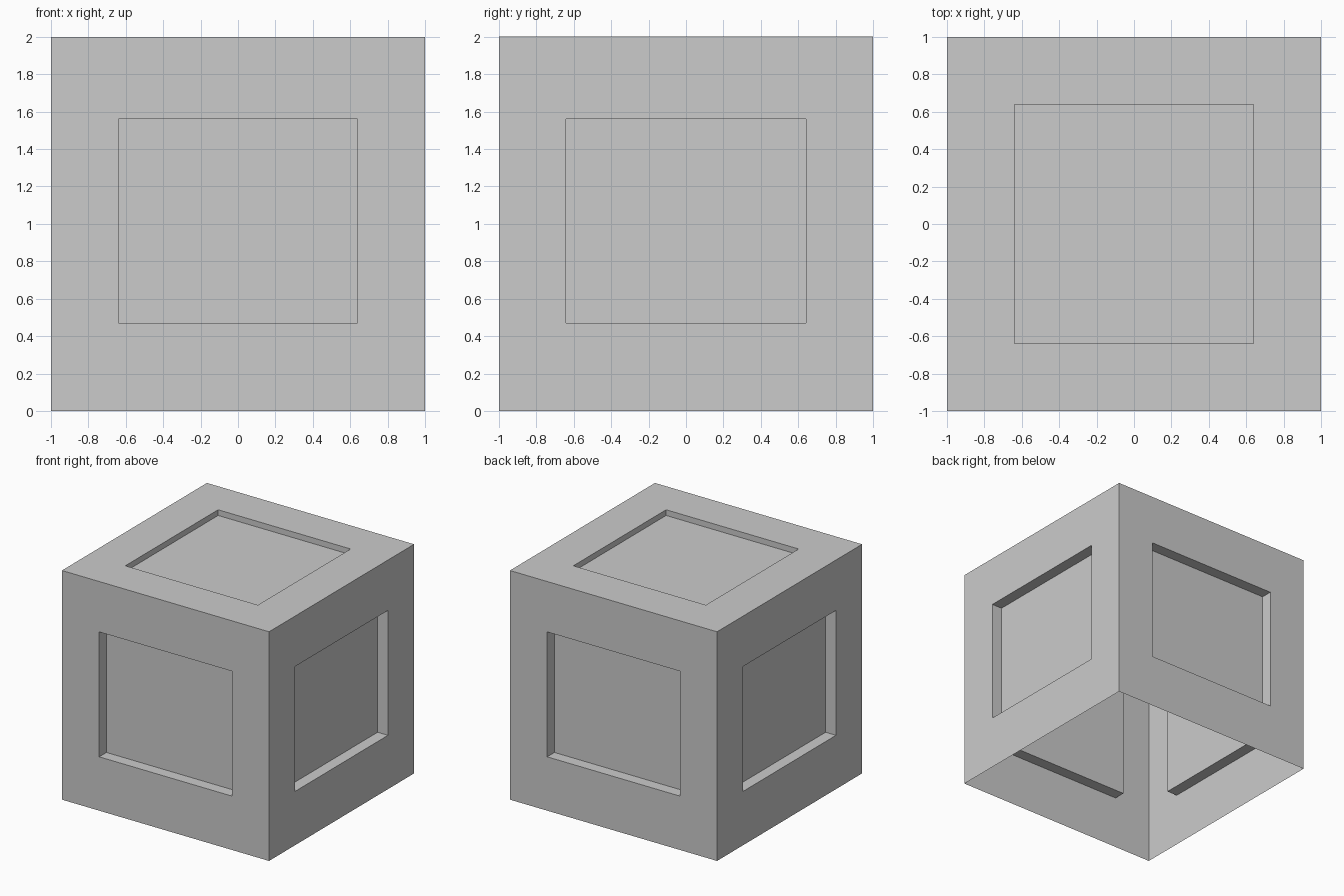
import bpy
import bmesh
from mathutils import Matrix

SIZE = 2.0
BORDER = 0.36
SILL, HEAD = 0.47, 1.56
SIDE_DEPTH, TOP_DEPTH = 0.1, 0.05

default_cube = bpy.data.objects.get("Cube")
if default_cube:
    bpy.data.objects.remove(default_cube, do_unlink=True)


def make_material(name, color):
    mat = bpy.data.materials.new(name)
    mat.use_nodes = True
    mat.diffuse_color = color
    mat.node_tree.nodes["Principled BSDF"].inputs["Base Color"].default_value = color
    return mat


grey = make_material("plain grey", (0.6, 0.6, 0.6, 1))

# Thin-walled box, open underneath
bm = bmesh.new()
bmesh.ops.create_cube(bm, size=SIZE, matrix=Matrix.Translation((0, 0, SIZE / 2)))
bm.normal_update()
bottom = [f for f in bm.faces if f.normal.z < -0.5]
bmesh.ops.delete(bm, geom=bottom, context="FACES_ONLY")

# Recessed rectangular panel in the top and each side
for panel in list(bm.faces):
    is_top = panel.normal.z > 0.5
    inward = -panel.normal * (TOP_DEPTH if is_top else SIDE_DEPTH)
    bmesh.ops.inset_individual(bm, faces=[panel], thickness=BORDER, use_even_offset=True)
    if not is_top:
        for v in panel.verts:
            v.co.z = HEAD if v.co.z > SIZE / 2 else SILL
    # Straight walls from the opening down to the panel
    bmesh.ops.inset_individual(bm, faces=[panel], thickness=0, depth=0)
    for v in panel.verts:
        v.co += inward

bm.normal_update()
mesh = bpy.data.meshes.new("panelled_box")
bm.to_mesh(mesh)
bm.free()
mesh.materials.append(grey)
box = bpy.data.objects.new("panelled_box", mesh)
bpy.context.collection.objects.link(box)
